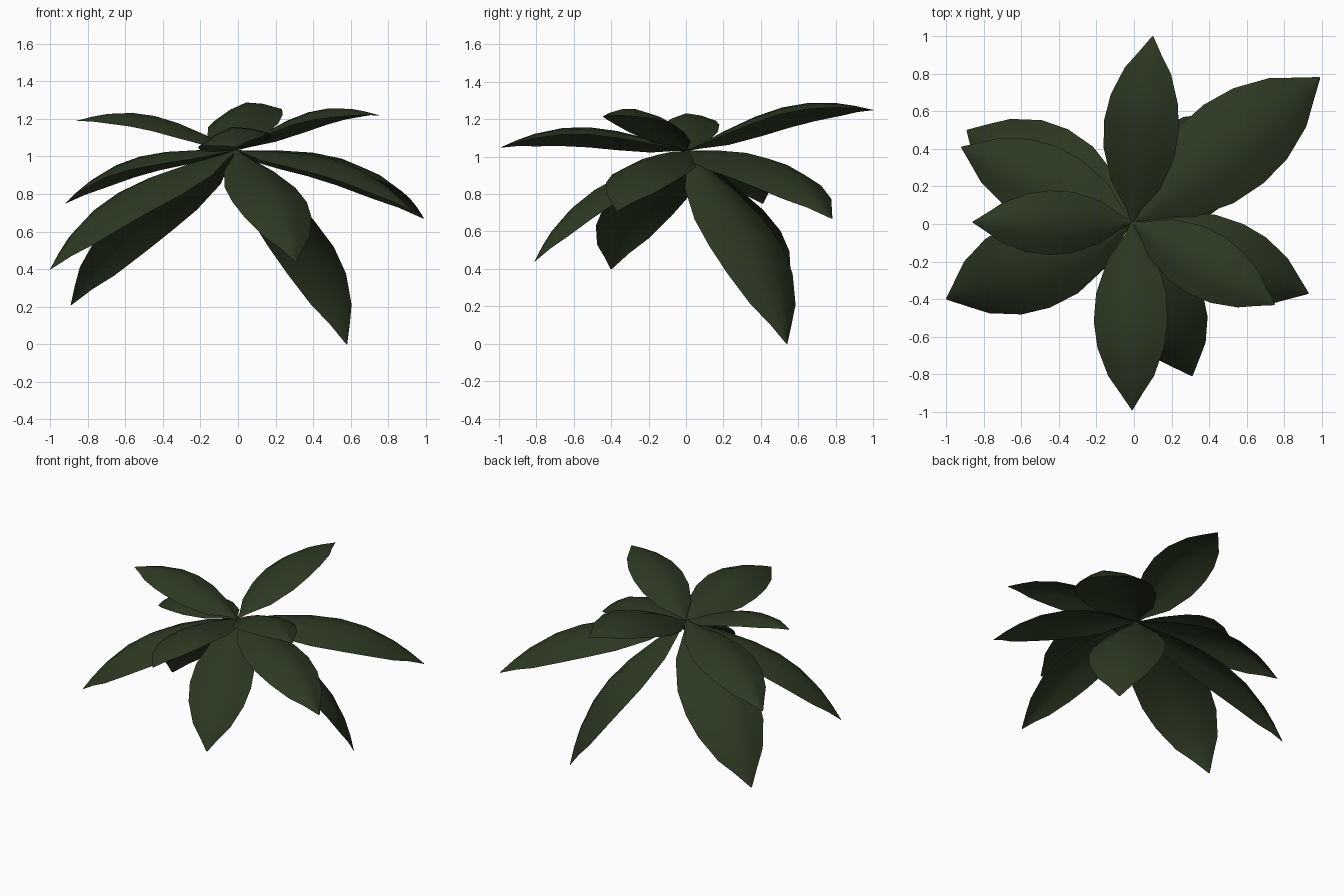
import bpy, bmesh, math
from mathutils import Vector, Matrix

if "Cube" in bpy.data.objects:
    bpy.data.objects.remove(bpy.data.objects["Cube"])

green = bpy.data.materials.new("dark leaf green")
green.diffuse_color = (0.025, 0.040, 0.016, 1)
green.use_nodes = True
green.node_tree.nodes["Principled BSDF"].inputs["Base Color"].default_value = green.diffuse_color

HUB = Vector((-0.01, 0.01, 1.035))

# leaf profile: position along chord, half width, arch height (all per unit length)
PROFILE = [(0.0, 0.008, 0.0), (0.06, 0.035, 0.014), (0.2, 0.132, 0.056),
           (0.38, 0.19, 0.098), (0.53, 0.2, 0.116), (0.67, 0.18, 0.11),
           (0.82, 0.124, 0.076), (0.91, 0.062, 0.042), (1.0, 0.003, 0.0)]
ACROSS = (-1, -0.5, 0, 0.5, 1)


def leaf(name, tip, roll):
    """Arched leaf with drooping edges, from the hub to its tip."""
    chord = Vector(tip) - HUB
    length = chord.length
    along = chord.normalized()
    side = Vector((0, 0, 1)).cross(along).normalized()
    side.rotate(Matrix.Rotation(math.radians(roll), 3, along))
    up = along.cross(side)
    bm = bmesh.new()
    rows = []
    for t, half, arch in PROFILE:
        rows.append([bm.verts.new(HUB + length * (
            along * t + side * (s * half)
            + up * (arch - 0.37 * half * abs(s) ** 1.5))) for s in ACROSS])
    for a, b in zip(rows, rows[1:]):
        for i in range(len(ACROSS) - 1):
            bm.faces.new((a[i], b[i], b[i + 1], a[i + 1])).smooth = True
    bm.normal_update()
    if sum(f.normal.dot(up) for f in bm.faces) < 0:
        bmesh.ops.reverse_faces(bm, faces=bm.faces[:])
    mesh = bpy.data.meshes.new(name)
    bm.to_mesh(mesh)
    bm.free()
    mesh.materials.append(green)
    bpy.context.collection.objects.link(bpy.data.objects.new(name, mesh))


# raised upper leaves, then drooping lower leaves: tip and roll in degrees
LEAVES = {
    "upper_leaf_back": ((0.10, 1.0, 1.25), -10),
    "upper_leaf_right": ((0.75, -0.43, 1.22), 0),
    "upper_leaf_front": ((-0.01, -0.99, 1.05), 10),
    "upper_leaf_left": ((-0.86, 0.01, 1.19), -6),
    "middle_leaf_back_right": ((0.99, 0.78, 0.67), 0),
    "middle_leaf_right": ((0.93, -0.37, 0.71), 0),
    "middle_leaf_left": ((-0.92, 0.41, 0.75), 0),
    "lower_leaf_front": ((0.31, -0.81, 0.44), 0),
    "lower_leaf_left": ((-1.0, -0.40, 0.40), -7),
    "lower_leaf_back_left": ((-0.89, 0.50, 0.21), 10),
    "lower_leaf_back_right": ((0.58, 0.54, 0.0), 0),
}
for name, (tip, roll) in LEAVES.items():
    leaf(name, tip, roll)
